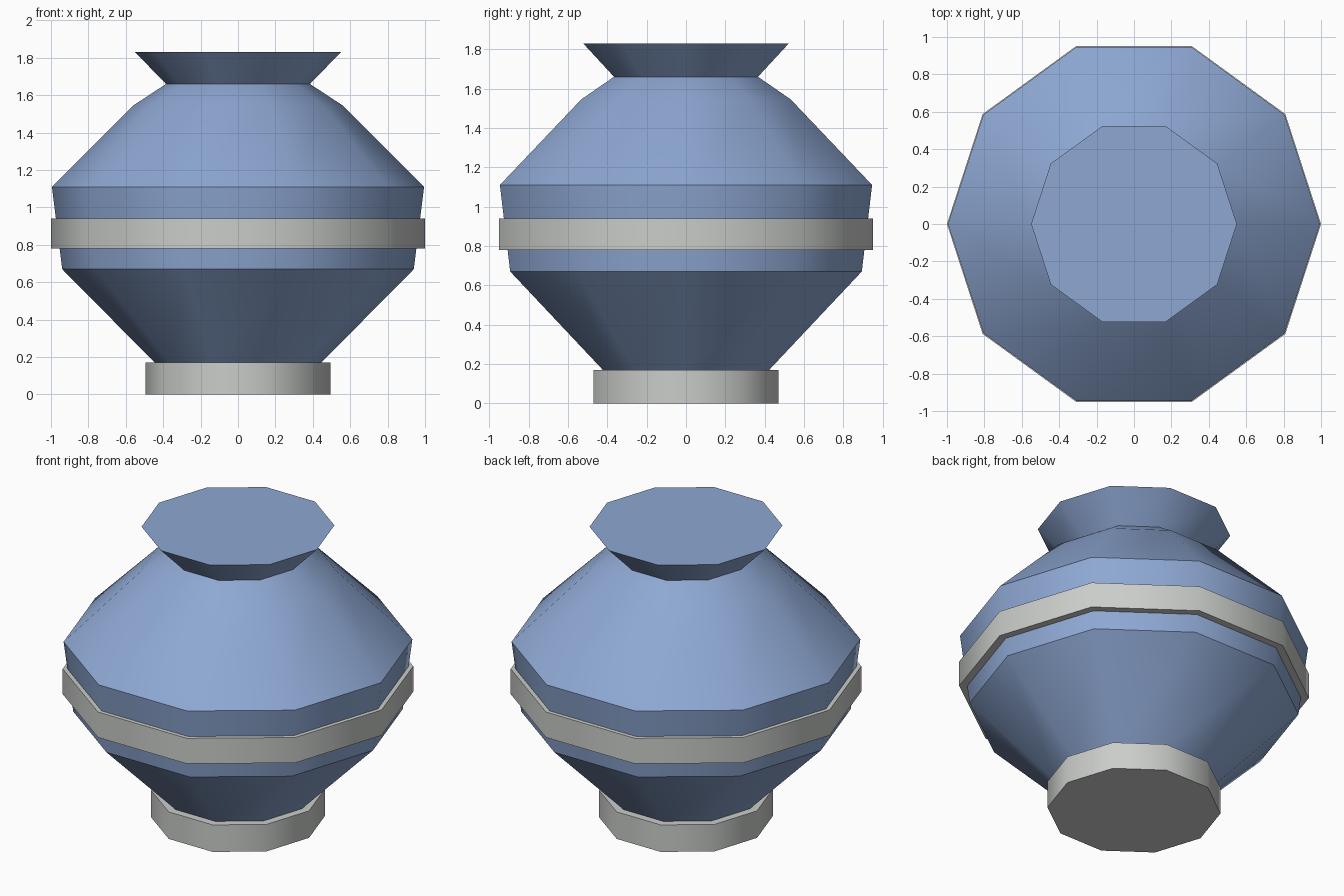
import bpy, bmesh, math

if "Cube" in bpy.data.objects:
    bpy.data.objects.remove(bpy.data.objects["Cube"])

SIDES = 10


def material(name, rgb):
    m = bpy.data.materials.new(name)
    m.diffuse_color = (*rgb, 1.0)
    m.use_nodes = True
    m.node_tree.nodes["Principled BSDF"].inputs["Base Color"].default_value = m.diffuse_color
    return m


def lathe(name, profile, mat, soft_rings=()):
    """Capped ten-sided solid from (radius, z) pairs; rings are crisp unless listed as soft."""
    bm = bmesh.new()
    rings = [[bm.verts.new((r * math.cos(math.tau * i / SIDES),
                            r * math.sin(math.tau * i / SIDES), z))
              for i in range(SIDES)] for r, z in profile]
    for lo, hi in zip(rings, rings[1:]):
        for i in range(SIDES):
            j = (i + 1) % SIDES
            bm.faces.new((lo[i], lo[j], hi[j], hi[i])).smooth = True
    bm.faces.new(rings[0][::-1])
    bm.faces.new(rings[-1])
    for k, ring in enumerate(rings):
        if k not in soft_rings:
            for i in range(SIDES):
                bm.edges.get((ring[i], ring[(i + 1) % SIDES])).smooth = False
    mesh = bpy.data.meshes.new(name)
    bm.to_mesh(mesh)
    bm.free()
    mesh.materials.append(mat)
    obj = bpy.data.objects.new(name, mesh)
    bpy.context.collection.objects.link(obj)
    return obj


blue = material("soft blue", (0.27, 0.39, 0.65))
grey = material("light grey", (0.59, 0.61, 0.59))

# Vessel body with flared, closed mouth
lathe("jar_body", [(0.435, 0.16), (0.445, 0.17), (0.94, 0.67), (0.995, 1.11),
                   (0.56, 1.545), (0.385, 1.66), (0.55, 1.83)], blue, soft_rings=(1, 4))
# Foot
lathe("foot", [(0.495, 0.0), (0.495, 0.17)], grey)
# Belt around the waist
lathe("waist_band", [(1.0, 0.78), (1.0, 0.94)], grey)
